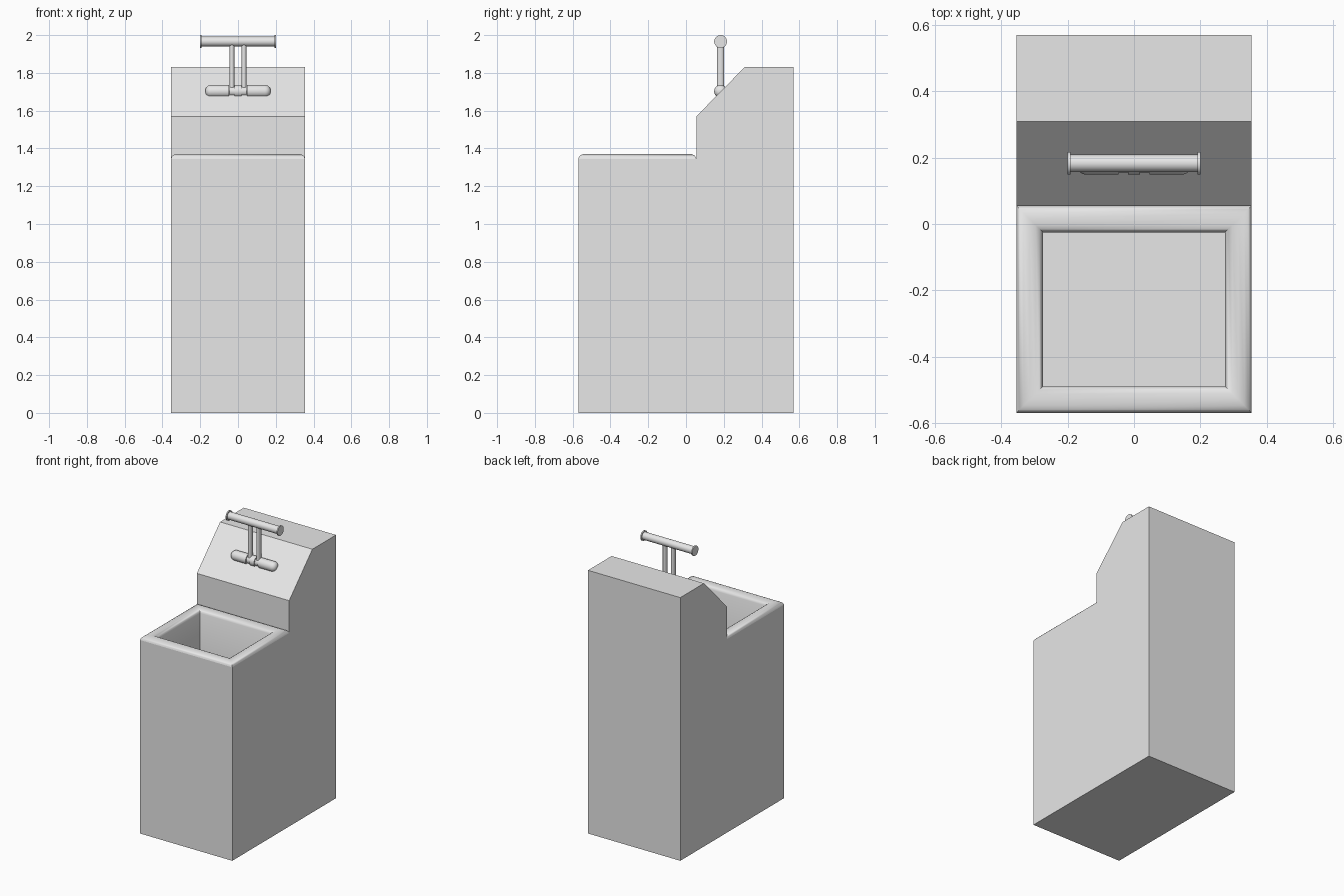
import bpy, bmesh, math
from mathutils import Matrix

if "Cube" in bpy.data.objects:
    bpy.data.objects.remove(bpy.data.objects["Cube"])

grey = bpy.data.materials.new("light grey")
grey.use_nodes = True
grey.diffuse_color = (0.8, 0.8, 0.8, 1)
grey.node_tree.nodes["Principled BSDF"].inputs["Base Color"].default_value = (0.8, 0.8, 0.8, 1)

HALF_X, FRONT, STEP, RIM_Z = 0.355, -0.57, 0.055, 1.345
PIVOT_Y, PIVOT_Z, BAR_Z = 0.183, 1.702, 1.966


def finish(name, bm, smooth=True):
    bmesh.ops.recalc_face_normals(bm, faces=bm.faces)
    mesh = bpy.data.meshes.new(name)
    bm.to_mesh(mesh)
    bm.free()
    mesh.materials.append(grey)
    obj = bpy.data.objects.new(name, mesh)
    bpy.context.collection.objects.link(obj)
    if smooth:
        bpy.ops.object.select_all(action='DESELECT')
        obj.select_set(True)
        bpy.context.view_layer.objects.active = obj
        bpy.ops.object.shade_smooth_by_angle(angle=math.radians(40))
    return obj


def loft(bm, rings):
    """Bridge successive rings of points; returns the vertex rings."""
    loops = [[bm.verts.new(p) for p in ring] for ring in rings]
    for a, b in zip(loops, loops[1:]):
        n = len(a)
        for i in range(n):
            j = (i + 1) % n
            bm.faces.new((a[i], a[j], b[j], b[i]))
    return loops


def lathe_x(name, profile, z, sides=32):
    """Closed turned part about the x axis; profile is (x, radius)."""
    bm = bmesh.new()
    angles = [2 * math.pi * i / sides for i in range(sides)]
    loops = loft(bm, [[(x, PIVOT_Y + r * math.cos(a), z + r * math.sin(a))
                       for a in angles] for x, r in profile])
    bm.faces.new(loops[0])
    bm.faces.new(loops[-1])
    return finish(name, bm)


# Stepped cabinet, left open on top where the basin sits
bm = bmesh.new()
side = [(FRONT, RIM_Z), (FRONT, 0), (0.57, 0), (0.57, 1.83),
        (0.31, 1.83), (STEP, 1.57), (STEP, RIM_Z)]
ends = loft(bm, [[(x, y, z) for y, z in side] for x in (-HALF_X, HALF_X)])
for end in ends:
    bm.faces.new(end)
opening = [f for f in bm.faces if all(abs(v.co.z - RIM_Z) < 1e-4 for v in f.verts)]
bmesh.ops.delete(bm, geom=opening, context='FACES_ONLY')
finish("cabinet", bm, smooth=False)

# Rounded rim running down into the basin
bm = bmesh.new()
section = [(0, RIM_Z), (0.003, 1.355), (0.010, 1.363), (0.022, 1.369), (0.04, 1.371),
           (0.058, 1.369), (0.070, 1.363), (0.076, 1.355), (0.08, RIM_Z), (0.08, 0.9)]
loops = loft(bm, [[(-HALF_X + d, FRONT + d, z), (HALF_X - d, FRONT + d, z),
                   (HALF_X - d, STEP - d, z), (-HALF_X + d, STEP - d, z)]
                  for d, z in section])
bm.faces.new(loops[-1])
finish("basin", bm)

# Crossbar grip with flanged ends
lathe_x("grip_bar", [(-0.195, 0.026), (0.195, 0.026)], BAR_Z)
for label, s in (("left", 1), ("right", -1)):
    lathe_x(label + "_grip_flange", [(s * 0.192, 0.034), (s * 0.2, 0.034)], BAR_Z)

    # Round-ended half of the pivot
    tip = [(s * (0.143 + 0.03 * math.sin(t)), 0.005 + 0.029 * math.cos(t))
           for t in [math.pi / 2 * i / 6 for i in range(7)]]
    lathe_x(label + "_pivot", [(s * 0.047, 0.034)] + tip, PIVOT_Z)

    # Oval post with a round eye turning on the pivot
    bm = bmesh.new()
    bmesh.ops.create_cone(bm, cap_ends=True, segments=24, radius1=1, radius2=1, depth=BAR_Z - PIVOT_Z,
                          matrix=Matrix.Translation((s * 0.032, PIVOT_Y, (BAR_Z + PIVOT_Z) / 2))
                          @ Matrix.Diagonal((0.0135, 0.019, 1, 1)))
    finish(label + "_post", bm)
    lathe_x(label + "_post_eye", [(s * 0.0185, 0.027), (s * 0.0455, 0.027)], PIVOT_Z)

# Middle section of the pivot
lathe_x("centre_pivot", [(-0.018, 0.034), (0.018, 0.034)], PIVOT_Z)
